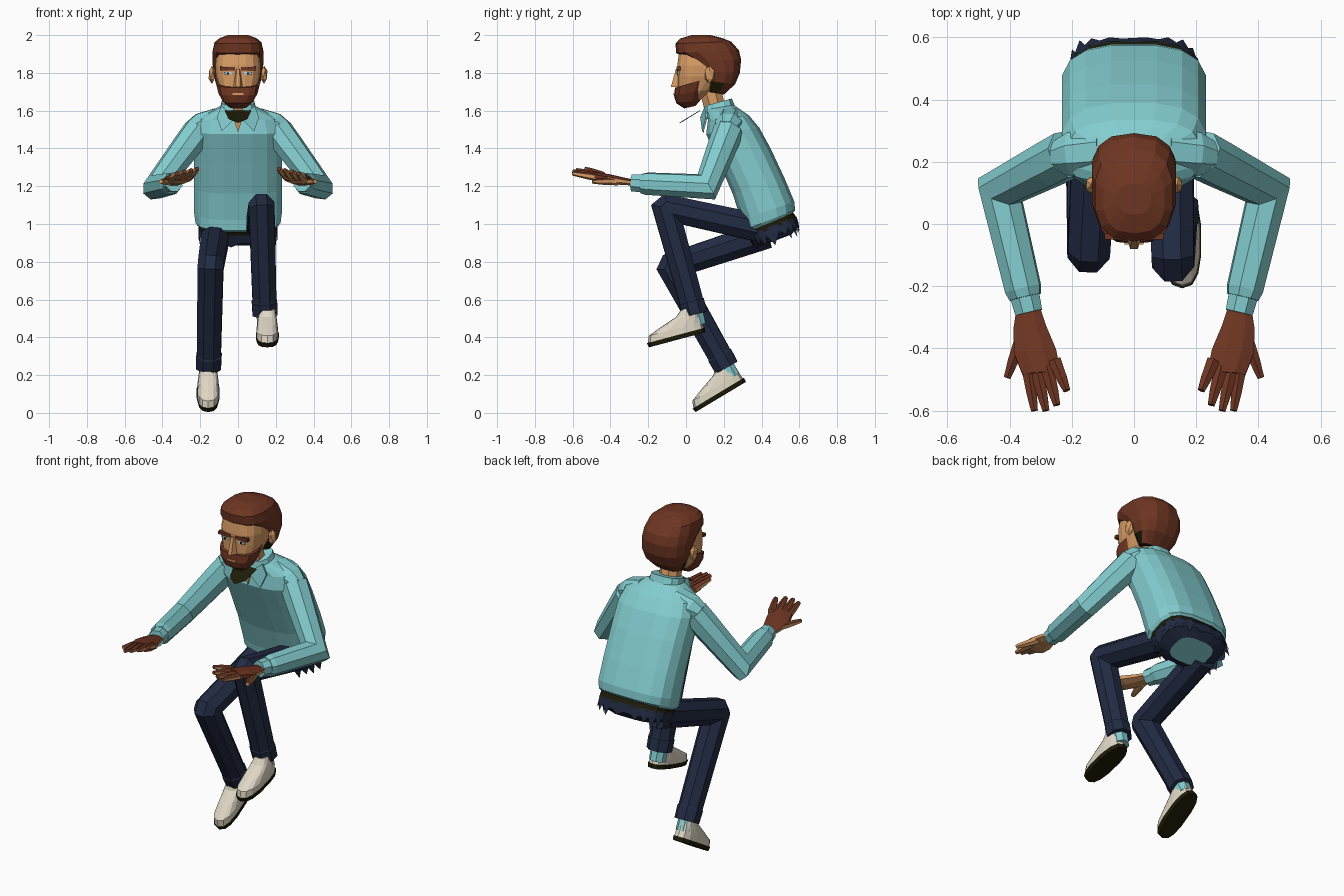
import bpy, bmesh, math, random
from mathutils import Vector as V

if "Cube" in bpy.data.objects:
    bpy.data.objects.remove(bpy.data.objects["Cube"])

random.seed(4)


def mat(name, r, g, b):
    m = bpy.data.materials.new(name)
    m.diffuse_color = (r, g, b, 1)
    m.use_nodes = True
    m.node_tree.nodes["Principled BSDF"].inputs["Base Color"].default_value = m.diffuse_color
    return m


TEAL = mat("teal_cloth", .23, .61, .63)
NAVY = mat("navy_cloth", .016, .024, .056)
BROWN = mat("red_brown", .155, .036, .016)
SKIN = mat("tan_skin", .68, .33, .13)
CREAM = mat("cream_leather", .74, .68, .56)
DARK = mat("dark_olive", .012, .011, .002)
BLUE = mat("pale_blue_eye", .45, .65, .72)


def finish(name, bm, *mats, rule=None):
    bmesh.ops.recalc_face_normals(bm, faces=bm.faces)
    if rule:
        for f in bm.faces:
            f.material_index = 1 if rule(f) else 0
    me = bpy.data.meshes.new(name)
    bm.to_mesh(me)
    bm.free()
    for m in mats:
        me.materials.append(m)
    ob = bpy.data.objects.new(name, me)
    bpy.context.collection.objects.link(ob)
    return ob


def skin_rings(rings, caps=(True, True)):
    bm = bmesh.new()
    vs = [[bm.verts.new(p) for p in r] for r in rings]
    n = len(vs[0])
    for a, b in zip(vs, vs[1:]):
        for i in range(n):
            j = (i + 1) % n
            bm.faces.new((a[i], a[j], b[j], b[i]))
    if caps[0]:
        bm.faces.new(vs[0])
    if caps[1]:
        bm.faces.new(vs[-1])
    return bm


def section(fy, fz, by, bz, w, n=16, p=2.6):
    """Rounded ring spanning a front point to a back point, half width w."""
    ring = []
    for i in range(n):
        a = 2 * math.pi * (i + .5) / n
        c, s = math.cos(a), math.sin(a)
        c = math.copysign(abs(c) ** (2 / p), c)
        s = math.copysign(abs(s) ** (2 / p), s)
        ring.append(V((w * c, (fy + by) / 2 + s * (by - fy) / 2,
                       (fz + bz) / 2 + s * (bz - fz) / 2)))
    return ring


def loft(name, secs, *mats, n=16, p=2.6, rule=None, caps=(True, True)):
    return finish(name, skin_rings([section(*s, n=n, p=p) for s in secs], caps), *mats, rule=rule)


def tube(name, pts, radii, *mats, n=8, flat=1.0, rule=None):
    """Mitred tube along a path that bends in one plane; radii are to the flats."""
    pts = [V(p) for p in pts]
    ds = [(b - a).normalized() for a, b in zip(pts, pts[1:])]
    side = ds[0].cross(ds[-1])
    if side.length < .5:
        side = ds[0].cross(V((0, 0, 1) if abs(ds[0].z) < .9 else (0, 1, 0)))
    side.normalize()
    rings = []
    for i, (p, r) in enumerate(zip(pts, radii)):
        d1, d2 = ds[max(i - 1, 0)], ds[min(i, len(ds) - 1)]
        t = (d1 + d2).normalized()
        k = min(1 / max(d1.dot(t), .1), 1.38) * flat
        nrm = t.cross(side)
        r /= math.cos(math.pi / n)
        rings.append([p + r * (math.cos(a) * side + math.sin(a) * k * nrm)
                      for a in (2 * math.pi * (j + .5) / n for j in range(n))])
    return finish(name, skin_rings(rings), *mats, rule=rule)


def box(name, loc, size, m, rot_y=0):
    bm = bmesh.new()
    bmesh.ops.create_cube(bm, size=1)
    bmesh.ops.scale(bm, vec=size, verts=bm.verts)
    ob = finish(name, bm, m)
    ob.location, ob.rotation_euler = loc, (0, rot_y, 0)
    return ob


def plate(name, pts, m, t=.006):
    a = [V(p) for p in pts]
    return finish(name, skin_rings([a, [p + V((0, t, 0)) for p in a]]), m)


# Shirt body, leaning forward
loft("shirt", [(.325, .955, .565, 1.055, .215), (.30, .965, .58, 1.075, .228),
               (.29, 1.02, .575, 1.12, .235), (.245, 1.16, .525, 1.24, .235),
               (.175, 1.32, .45, 1.40, .235), (.105, 1.475, .39, 1.51, .235),
               (.115, 1.55, .335, 1.575, .215), (.105, 1.605, .255, 1.63, .10)],
     TEAL, p=2.8)
loft("collar", [(.095, 1.585, .265, 1.615, .10), (.10, 1.625, .245, 1.665, .088)], TEAL, n=12)
plate("neck_opening", [(-.025, .085, 1.56), (.025, .085, 1.56), (0, .09, 1.485)], SKIN)

# Belt and torn trouser seat
loft("belt", [(.315, .955, .57, 1.06, .21), (.335, .925, .59, 1.03, .21)], DARK, p=3)
loft("trouser_seat", [(.33, .935, .58, 1.04, .205), (.355, .895, .595, .99, .195),
                      (.40, .885, .56, .945, .12)], NAVY, TEAL, p=3,
     rule=lambda f: len(f.verts) > 4 and f.calc_center_median().z < .95)
fringe = [section(.325, .94, .585, 1.04, .208, 40, 3), section(.35, .90, .60, .995, .21, 40, 3)]
for i, q in enumerate(fringe[1]):
    q += V((0, .385, -.923)) * ((i % 2) * random.uniform(.03, .07) - .01)
    q.y = min(q.y, .6)
finish("torn_trouser_edge", skin_rings(fringe, (False, False)), NAVY)

# Legs: hip, knee, ankle, shoe centre, shoe pitch
legs = {"lowered": ((-.118, .43, .945), (-.145, -.085, .775), (-.155, .215, .24),
                    (-.158, .184, .084), 31),
        "raised": ((.115, .43, .97), (.125, -.11, 1.088), (.142, .048, .52),
                   (.155, -.046, .387), 15)}
for tag, (hip, knee, ankle, foot, pitch) in legs.items():
    h, k, a = V(hip), V(knee), V(ankle)
    tube(tag + "_trouser_leg", [h, k.lerp(h, .025), k.lerp(a, .02), k.lerp(a, .87), k.lerp(a, .88), a],
         [.074, .068, .068, .063, .067, .065], NAVY)
    d = (a - k).normalized()
    tube(tag + "_sock", [a - d * .03, a + d * .06], [.045, .042], TEAL)
    sole = loft(tag + "_shoe_sole", [(-.155, 0, .155, 0, .057), (-.16, .024, .157, .024, .062)],
                DARK, n=14)
    upper = loft(tag + "_shoe", [(-.155, .022, .152, .022, .058), (-.14, .06, .15, .055, .057),
                                 (-.06, .09, .15, .085, .052), (.025, .118, .15, .12, .046),
                                 (.055, .145, .148, .15, .042)], CREAM, n=14)
    for ob in (sole, upper):
        ob.location, ob.rotation_euler = foot, (math.radians(pitch), 0, 0)


# Arms, hands and collar flaps, mirrored
def back_of_hand(f):
    return f.normal.z > 0.05


for sx, tag in ((-1, "right"), (1, "left")):
    def P(x, y, z):
        return V((sx * x, y, z))
    sh, el, wr = P(.21, .225, 1.495), P(.432, .108, 1.197), P(.35, -.235, 1.215)
    tube(tag + "_shoulder", [P(.10, .235, 1.54), P(.20, .225, 1.515), P(.25, .215, 1.495)],
         [.075, .07, .05], TEAL)
    tube(tag + "_sleeve", [sh, sh.lerp(el, .25), el, el.lerp(wr, .92), wr],
         [.075, .073, .062, .057, .05], TEAL)
    tube(tag + "_cuff", [wr, P(.338, -.285, 1.217)], [.047, .044], TEAL)
    tube(tag + "_palm", [P(.34, -.27, 1.218), P(.335, -.33, 1.226), P(.318, -.41, 1.238), P(.297, -.48, 1.252)],
         [.038, .052, .068, .061], SKIN, BROWN, flat=.38, rule=back_of_hand)
    fingers = [("index", (.345, -.44, 1.242), (.32, -.60, 1.268)),
               ("middle", (.315, -.46, 1.247), (.283, -.60, 1.278)),
               ("ring", (.28, -.46, 1.252), (.248, -.582, 1.285)),
               ("little", (.255, -.44, 1.255), (.216, -.535, 1.292)),
               ("thumb", (.36, -.36, 1.226), (.408, -.495, 1.225))]
    for fn, a, b in fingers:
        a, b = P(*a), P(*b)
        tube(f"{tag}_{fn}_finger", [a, a.lerp(b, .6), b], [.021, .017, .011],
             SKIN, BROWN, n=6, flat=.9, rule=back_of_hand)
    plate(tag + "_collar_flap", [P(.012, .075, 1.565), P(.088, .10, 1.625),
                                 P(.112, .105, 1.565), P(.085, .085, 1.49)], TEAL, .009)
    # Ear, eye and brow
    bm = bmesh.new()
    bmesh.ops.create_icosphere(bm, subdivisions=1, radius=1)
    bmesh.ops.scale(bm, vec=(.02, .03, .048), verts=bm.verts)
    finish(tag + "_ear", bm, SKIN).location = P(.138, .125, 1.79)
    box(tag + "_eye", P(.053, -.038, 1.797), (.04, .016, .013), BLUE)
    box(tag + "_pupil", P(.053, -.043, 1.797), (.012, .012, .012), DARK)
    box(tag + "_eyebrow", P(.056, -.040, 1.822), (.078, .02, .019), BROWN, -sx * .04)

# Neck and head
tube("neck", [(0, .165, 1.57), (0, .12, 1.74)], [.056, .056], SKIN)
loft("face", [(-.02, 1.64, .08, 1.66, .06), (-.045, 1.70, .14, 1.71, .095),
              (-.045, 1.78, .20, 1.78, .118), (-.048, 1.84, .23, 1.84, .122),
              (-.036, 1.925, .23, 1.92, .11)], SKIN, n=16, p=3)
loft("hair", [(.12, 1.70, .20, 1.685, .09), (.10, 1.76, .26, 1.74, .12),
              (.075, 1.81, .285, 1.80, .134), (.02, 1.865, .292, 1.87, .138),
              (-.052, 1.905, .28, 1.92, .137), (-.056, 1.955, .24, 1.965, .127),
              (-.03, 1.982, .19, 1.985, .10), (.03, 2.0, .13, 2.0, .055)],
     BROWN, DARK, n=14,
     rule=lambda f: f.calc_center_median().z < 1.75 and f.calc_center_median().y < .2)
loft("beard", [(-.01, 1.612, .05, 1.625, .045), (-.052, 1.64, .075, 1.655, .08),
               (-.064, 1.68, .10, 1.71, .105), (-.058, 1.722, .125, 1.775, .118)],
     BROWN, n=14)
box("mouth", (0, -.062, 1.688), (.06, .009, .009), SKIN)
finish("nose", skin_rings([[V((x, y, 1.82)) for x, y in ((-.012, -.04), (.012, -.04), (.008, -.054), (-.008, -.054))],
                           [V((x, y, 1.725)) for x, y in ((-.026, -.04), (.026, -.04), (.012, -.08), (-.012, -.08))]]), SKIN)
# Dark tuft under the chin
plate("chin_tuft", [(-.07, .07, 1.60), (.07, .07, 1.60), (.05, -.005, 1.555),
                    (0, -.035, 1.535), (-.05, -.005, 1.555)], DARK)
